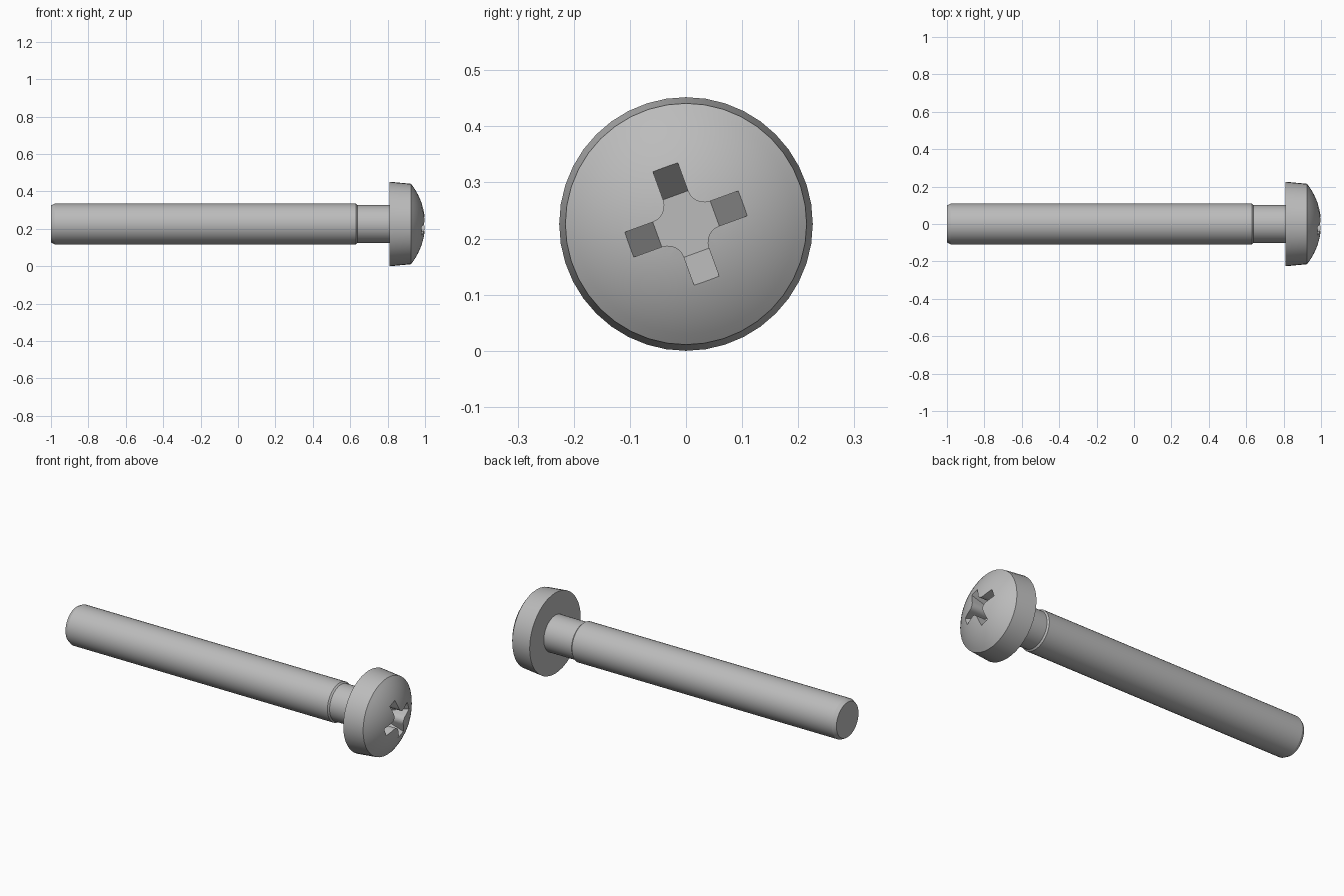
import bpy, bmesh
from math import sin, cos, pi, radians, asin
from mathutils import Matrix, Vector

if "Cube" in bpy.data.objects:
    bpy.data.objects.remove(bpy.data.objects["Cube"])

AXIS_Z = 0.226     # height of the screw axis
SEGMENTS = 40

steel = bpy.data.materials.new("grey steel")
steel.use_nodes = True
steel.diffuse_color = (0.5, 0.5, 0.5, 1)
steel.node_tree.nodes["Principled BSDF"].inputs["Base Color"].default_value = (0.5, 0.5, 0.5, 1)


def finish(bm, name):
    bmesh.ops.recalc_face_normals(bm, faces=bm.faces)
    mesh = bpy.data.meshes.new(name)
    bm.to_mesh(mesh)
    bm.free()
    mesh.materials.append(steel)
    obj = bpy.data.objects.new(name, mesh)
    obj.location.z = AXIS_Z
    bpy.context.collection.objects.link(obj)
    return obj


def activate(obj):
    bpy.ops.object.select_all(action='DESELECT')
    obj.select_set(True)
    bpy.context.view_layer.objects.active = obj


def revolve(name, profile):
    """Turn (x, radius) points around the x axis; end points lie on the axis."""
    bm = bmesh.new()
    verts = [bm.verts.new((x, 0, r)) for x, r in profile]
    edges = [bm.edges.new(pair) for pair in zip(verts, verts[1:])]
    bmesh.ops.spin(bm, geom=verts + edges, cent=(0, 0, 0), axis=(1, 0, 0),
                   angle=2 * pi, steps=SEGMENTS, use_merge=True)
    bmesh.ops.remove_doubles(bm, verts=bm.verts, dist=0.0001)
    return finish(bm, name)


# Shank with chamfered tip and a slimmer neck that runs into the head
shank = revolve("shank", [(-1, 0), (-1, 0.098), (-0.98, 0.109), (0.63, 0.109),
                          (0.638, 0.101), (0.82, 0.101), (0.82, 0)])

# Pan head: slightly tapered side and a spherical dome
RIM_X, RIM_R = 0.925, 0.215
rise = 1 - RIM_X
ball = (RIM_R ** 2 + rise ** 2) / (2 * rise)
rim_angle = asin(RIM_R / ball)
dome = [(1 - ball + ball * cos(rim_angle * (1 - i / 10)),
         ball * sin(rim_angle * (1 - i / 10))) for i in range(10)]
head = revolve("head", [(0.81, 0), (0.81, 0.226)] + dome + [(1, 0)])

# Cross recess cutter: four arms with sloped ends and rounded inner corners
HALF, FILLET = 0.0235, 0.03


def cross_outline(reach):
    points = []
    for arm in range(4):
        c = HALF + FILLET
        local = [(reach, -HALF), (reach, HALF)]
        local += [(c - FILLET * sin(a), c - FILLET * cos(a))
                  for a in (i * pi / 12 for i in range(7))]
        turn = Matrix.Rotation(arm * pi / 2 + radians(20), 2)
        points += [turn @ Vector(p) for p in local]
    return points


bm = bmesh.new()
rings = [[bm.verts.new((x, p.x, p.y)) for p in cross_outline(reach)]
         for x, reach in ((0.875, 0.0545), (1.02, 0.1265))]
for ring in rings:
    bm.faces.new(ring)
n = len(rings[0])
for i in range(n):
    j = (i + 1) % n
    bm.faces.new((rings[0][i], rings[0][j], rings[1][j], rings[1][i]))
cutter = finish(bm, "recess_cutter")
cutter.hide_render = True

cut = head.modifiers.new("recess", 'BOOLEAN')
cut.operation = 'DIFFERENCE'
cut.solver = 'EXACT'
cut.object = cutter
activate(head)
bpy.ops.object.modifier_apply(modifier=cut.name)
bpy.data.objects.remove(cutter)

# Smooth round surfaces, crisp rims and chamfers
for obj in (shank, head):
    activate(obj)
    bpy.ops.object.shade_smooth_by_angle(angle=radians(20))
